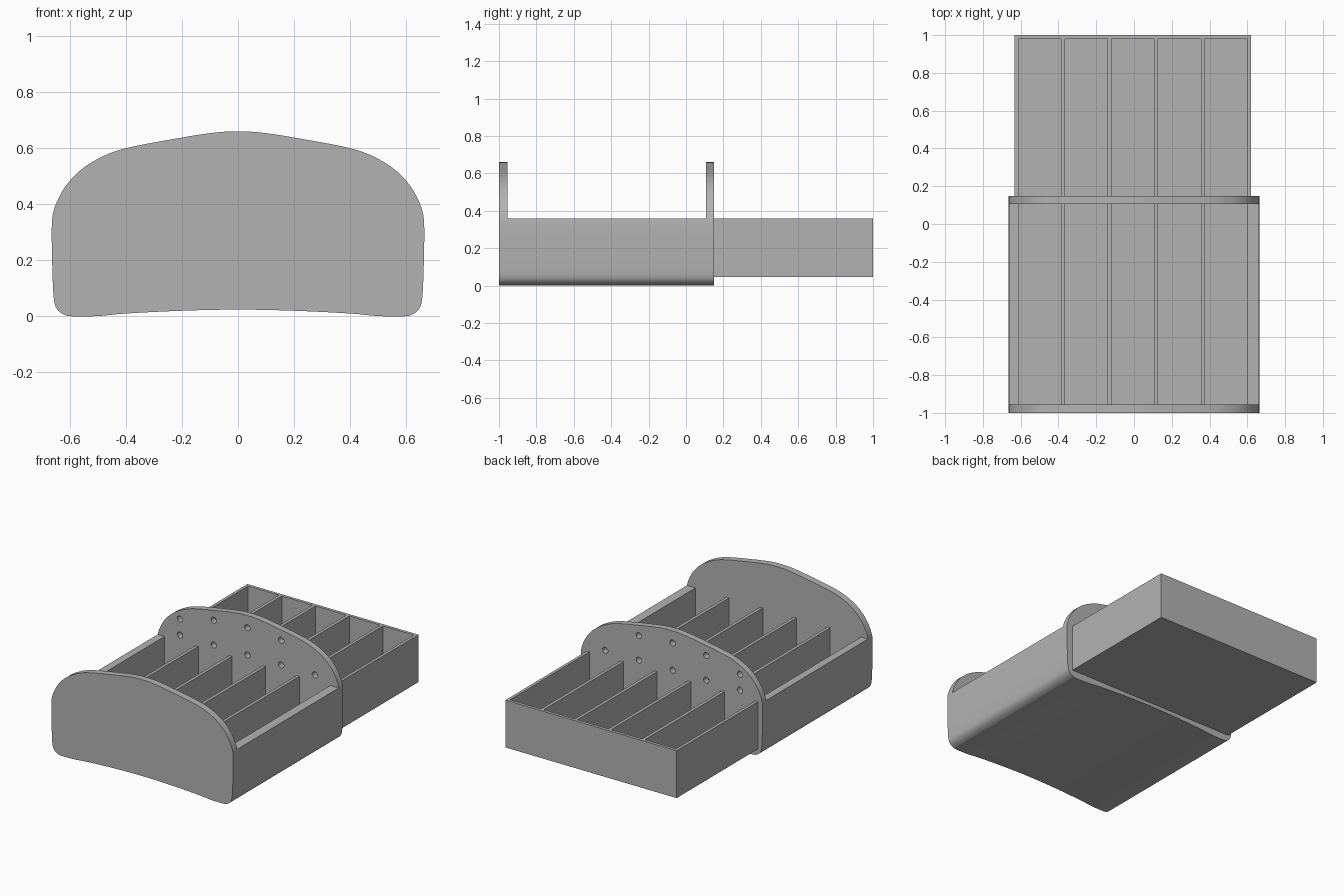
import bpy, bmesh, math
from mathutils import Vector

if "Cube" in bpy.data.objects:
    bpy.data.objects.remove(bpy.data.objects["Cube"])

grey = bpy.data.materials.new("plain grey")
grey.use_nodes = True
grey.diffuse_color = (0.45, 0.45, 0.45, 1)
grey.node_tree.nodes["Principled BSDF"].inputs["Base Color"].default_value = grey.diffuse_color

RIM, FLOOR, BASE = 0.36, 0.067, 0.047      # tray rim, compartment floor, drawer underside
FRONT, FRONT_IN, MID_IN, MID, BACK_IN, BACK = -1, -0.955, 0.107, 0.149, 0.98, 1
PITCH, WIDTH, FIRST = 0.2465, 0.226, -0.612


def finish(name, bm):
    bmesh.ops.recalc_face_normals(bm, faces=bm.faces)
    mesh = bpy.data.meshes.new(name)
    bm.to_mesh(mesh)
    bm.free()
    mesh.materials.append(grey)
    obj = bpy.data.objects.new(name, mesh)
    bpy.context.collection.objects.link(obj)
    return obj


def extrude(name, outline, y0, y1, caps=True):
    """Extrude an (x, z) outline along y."""
    bm = bmesh.new()
    a = [bm.verts.new((x, y0, z)) for x, z in outline]
    b = [bm.verts.new((x, y1, z)) for x, z in outline]
    for i in range(len(a)):
        j = (i + 1) % len(a)
        bm.faces.new((a[i], a[j], b[j], b[i]))
    if caps:
        bm.faces.new(a)
        bm.faces.new(b)
    return finish(name, bm)


def smooth_path(points, steps=4):
    """Catmull-Rom curve through open points."""
    p = [Vector(q) for q in points]
    p = [p[0]] + p + [p[-1]]
    out = []
    for i in range(1, len(p) - 2):
        for s in range(steps):
            t = s / steps
            out.append(0.5 * (2 * p[i] + (p[i + 1] - p[i - 1]) * t
                       + (2 * p[i - 1] - 5 * p[i] + 4 * p[i + 1] - p[i + 2]) * t ** 2
                       + (3 * p[i] - p[i - 1] - 3 * p[i + 1] + p[i + 2]) * t ** 3))
    return [tuple(v) for v in out] + [tuple(points[-1])]


def mirrored(points):
    return [(-x, z) for x, z in reversed(points)]


# Right-hand halves of the domed top and the rounded, gently arched underside
top = [(0, 0.66), (0.08, 0.656), (0.2, 0.638), (0.4, 0.6), (0.5, 0.562), (0.57, 0.515),
       (0.62, 0.458), (0.65, 0.4), (0.662, RIM)]
low = [(0.662, RIM), (0.665, 0.3), (0.662, 0.15), (0.657, 0.06), (0.645, 0.025),
       (0.62, 0.006), (0.59, 0), (0.5, 0.001), (0.4, 0.01), (0.2, 0.02), (0, 0.024)]
dome = smooth_path(mirrored(top)[:-1] + top)
belly = smooth_path(low + mirrored(low)[1:])
panel_outline = dome + belly[1:-1]

# Comb-shaped upper section: five compartments with thin dividers
comb = []
for i in range(5):
    x0 = FIRST + i * PITCH
    x1 = x0 + WIDTH
    comb += [(x0, RIM), (x0, FLOOR), (x1, FLOOR), (x1, RIM)]

front_panel = extrude("front_panel", panel_outline, FRONT, FRONT_IN)
middle_panel = extrude("middle_panel", panel_outline, MID_IN, MID)
front_tray = extrude("front_tray", belly + comb, FRONT_IN, MID_IN, caps=False)

# Rear drawer section and its end wall
left, right = FIRST - 0.02, FIRST + 4 * PITCH + WIDTH + 0.02
box = [(right, RIM), (right, BASE), (left, BASE), (left, RIM)]
rear_tray = extrude("rear_tray", box + comb, MID, BACK_IN, caps=False)
rear_wall = extrude("rear_wall", box, BACK_IN, BACK)

# Two rows of round holes through the middle panel
bm = bmesh.new()
for i, high in enumerate((0.505, 0.563, 0.58, 0.563, 0.505)):
    x = FIRST + WIDTH / 2 + i * PITCH
    for z in (0.4, high):
        ring = bmesh.ops.create_cone(bm, cap_ends=True, segments=24, radius1=0.02,
                                     radius2=0.02, depth=0.2)["verts"]
        for v in ring:
            v.co = Vector((x + v.co.x, (MID_IN + MID) / 2 + v.co.z, z + v.co.y))
cutter = finish("hole_cutter", bm)
cutter.hide_render = True
cutter.hide_viewport = True
cut = middle_panel.modifiers.new("holes", "BOOLEAN")
cut.object = cutter
cut.operation = "DIFFERENCE"
cut.solver = "EXACT"
bpy.context.view_layer.update()
mesh = bpy.data.meshes.new_from_object(
    middle_panel.evaluated_get(bpy.context.evaluated_depsgraph_get()))
middle_panel.modifiers.clear()
middle_panel.data = mesh
bpy.data.objects.remove(cutter)

# Smooth the curved rims, keep the corners sharp
bpy.ops.object.select_all(action="DESELECT")
for obj in (front_panel, middle_panel, front_tray, rear_tray, rear_wall):
    obj.select_set(True)
bpy.context.view_layer.objects.active = front_panel
bpy.ops.object.shade_smooth_by_angle(angle=math.radians(30))
